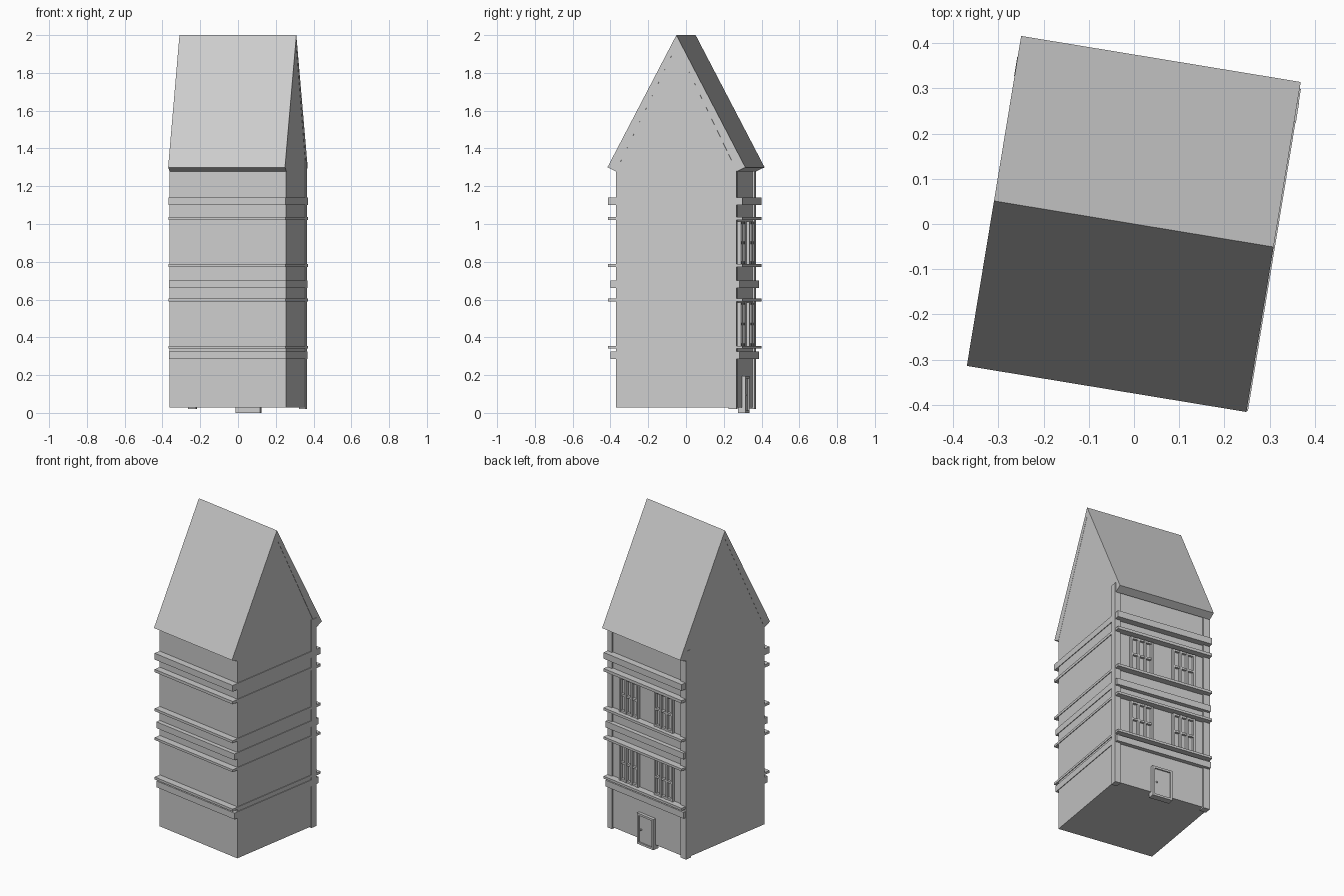
import bpy
import bmesh
import math
from mathutils import Matrix, Vector

cube = bpy.data.objects.get("Cube")
if cube:
    bpy.data.objects.remove(cube, do_unlink=True)

TURN = Matrix.Rotation(math.radians(-9.35), 4, "Z")

stone = bpy.data.materials.new("light_grey")
stone.use_nodes = True
stone.diffuse_color = (0.6, 0.6, 0.6, 1)
stone.node_tree.nodes["Principled BSDF"].inputs["Base Color"].default_value = (0.6, 0.6, 0.6, 1)


def finish(name, bm):
    bmesh.ops.recalc_face_normals(bm, faces=bm.faces)
    mesh = bpy.data.meshes.new(name)
    bm.to_mesh(mesh)
    bm.free()
    mesh.materials.append(stone)
    obj = bpy.data.objects.new(name, mesh)
    obj.matrix_world = TURN
    bpy.context.collection.objects.link(obj)
    return obj


def add_box(bm, x, y, z):
    """Add a box from (low, high) ranges on each axis."""
    size = [r[1] - r[0] for r in (x, y, z)]
    mid = [(r[0] + r[1]) / 2 for r in (x, y, z)]
    bmesh.ops.create_cube(bm, size=1, matrix=Matrix.Translation(mid) @ Matrix.Diagonal((*size, 1)))


def box(name, x, y, z):
    bm = bmesh.new()
    add_box(bm, x, y, z)
    return finish(name, bm)


def extrude_profile(name, points, x0, x1):
    """Sweep a y-z outline along x."""
    bm = bmesh.new()
    face = bm.faces.new([bm.verts.new((x0, y, z)) for y, z in points])
    swept = bmesh.ops.extrude_face_region(bm, geom=[face])
    verts = [v for v in swept["geom"] if isinstance(v, bmesh.types.BMVert)]
    bmesh.ops.translate(bm, verts=verts, vec=Vector((x1 - x0, 0, 0)))
    return finish(name, bm)


# House body with gable ends, and the thick steep roof
WALL_BACK = 0.313
extrude_profile("house_walls", [(-0.325, 0.028), (WALL_BACK, 0.028), (WALL_BACK, 1.30),
                                (0, 1.945), (-0.325, 1.278)], -0.313, 0.312)
extrude_profile("roof", [(-0.37, 1.30), (0, 2), (0.37, 1.30), (0.325, 1.278),
                         (0, 1.945), (-0.325, 1.278)], -0.314, 0.313)

# Horizontal ledges running through the house: bottom, top, overhang
ledges = [(0.285, 0.325, 0.352), (0.34, 0.355, 0.367), (0.59, 0.605, 0.367),
          (0.66, 0.70, 0.352), (0.773, 0.789, 0.367), (1.02, 1.038, 0.367),
          (1.10, 1.14, 0.367)]
for low, high, out in ledges:
    box("ledge", (-0.312, 0.316), (-out, out - 0.012), (low, high))

# Corner pilasters on the back
box("left_pilaster", (0.28, 0.317), (0.28, 0.323), (0.02, 1.34))
box("right_pilaster", (-0.315, -0.272), (0.28, 0.323), (0.02, 1.34))

# Windows on the back: three columns and two rows of panes
WIDTH, BAR, FRONT = 0.15, 0.012, WALL_BACK + 0.018
for bottom, top in ((0.355, 0.585), (0.789, 1.012)):
    for centre in (-0.14, 0.14):
        left, right = centre - WIDTH / 2, centre + WIDTH / 2
        bm = bmesh.new()
        for i in range(4):
            x = left + i * (WIDTH - BAR) / 3
            add_box(bm, (x, x + BAR), (WALL_BACK - 0.01, FRONT), (bottom, top))
        for i in range(3):
            z = bottom + i * (top - bottom - BAR) / 2
            add_box(bm, (left, right), (WALL_BACK - 0.01, FRONT - 0.003), (z, z + BAR))
        finish("window_frame", bm)

# Door with raised frame and knob
bm = bmesh.new()
for x in (-0.061, 0.058):
    add_box(bm, (x, x + 0.013), (0.29, 0.332), (0, 0.195))
for z in (0, 0.182):
    add_box(bm, (-0.048, 0.058), (0.29, 0.332), (z, z + 0.013))
finish("door_frame", bm)
box("door", (-0.048, 0.058), (0.29, 0.324), (0.013, 0.182))
bm = bmesh.new()
bmesh.ops.create_uvsphere(bm, u_segments=8, v_segments=6, radius=0.006,
                          matrix=Matrix.Translation((0.042, 0.328, 0.095)))
finish("door_knob", bm)
